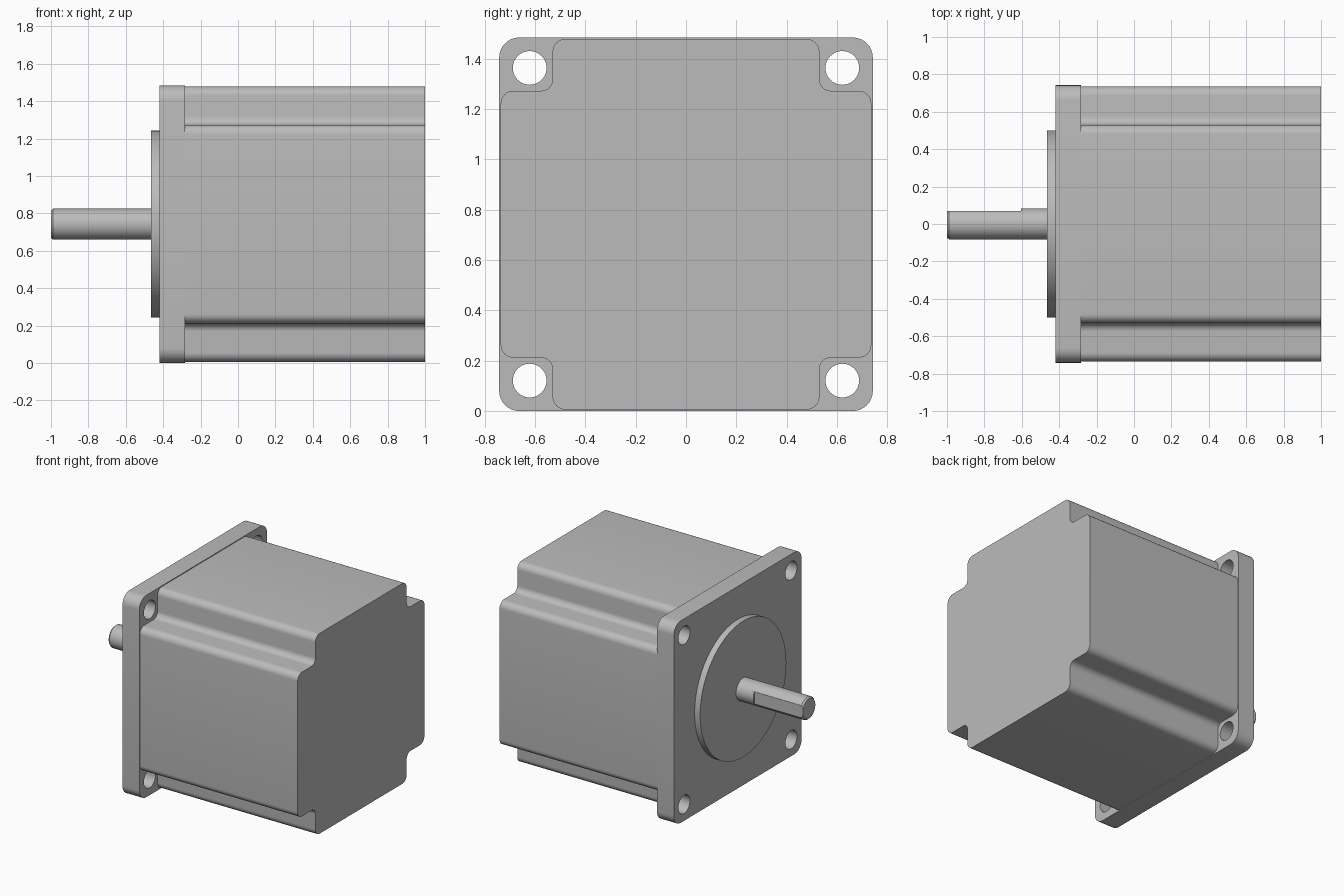
import bpy, bmesh
from math import pi, sin, cos, acos, radians
from mathutils import Vector

cube = bpy.data.objects.get("Cube")
if cube:
    bpy.data.objects.remove(cube)

HALF = 0.742      # half width of the flange, also the axis height

grey = bpy.data.materials.new("light_grey_metal")
grey.use_nodes = True
grey.diffuse_color = (0.5, 0.5, 0.5, 1)
grey.node_tree.nodes["Principled BSDF"].inputs["Base Color"].default_value = (0.5, 0.5, 0.5, 1)


def arc(radius, start=0.0, steps=64, centre=(0, 0)):
    """Circle, or circle with a flat on +y when start is above zero."""
    span = 2 * pi - 2 * start
    count = steps - 1 if start else steps
    return [Vector((centre[0] + radius * cos(start + span * i / count),
                    centre[1] + radius * sin(start + span * i / count)))
            for i in range(steps)]


def rounded(corners, steps=8):
    """Round the right-angled corners (y, z, radius) of an outline."""
    pts = []
    for i, (y, z, r) in enumerate(corners):
        p = Vector((y, z))
        before = (Vector(corners[i - 1][:2]) - p).normalized()
        after = (Vector(corners[(i + 1) % len(corners)][:2]) - p).normalized()
        c = p + (before + after) * r
        for k in range(steps + 1):
            t = pi / 2 * k / steps
            pts.append(c - r * (after * cos(t) + before * sin(t)))
    return pts


def loft(name, sections):
    """Solid through (x, outline) sections along the motor axis."""
    bm = bmesh.new()
    rings = [[bm.verts.new((x, p.x, p.y + HALF)) for p in pts] for x, pts in sections]
    for a, b in zip(rings, rings[1:]):
        n = len(a)
        for i in range(n):
            j = (i + 1) % n
            bm.faces.new((a[i], a[j], b[j], b[i]))
    bm.faces.new(rings[0])
    bm.faces.new(rings[-1])
    bmesh.ops.recalc_face_normals(bm, faces=bm.faces)
    mesh = bpy.data.meshes.new(name)
    bm.to_mesh(mesh)
    bm.free()
    mesh.materials.append(grey)
    obj = bpy.data.objects.new(name, mesh)
    bpy.context.collection.objects.link(obj)
    return obj


def smooth(obj):
    bpy.ops.object.select_all(action='DESELECT')
    obj.select_set(True)
    bpy.context.view_layer.objects.active = obj
    bpy.ops.object.shade_smooth_by_angle(angle=radians(30))


quarters = [(1, 1), (-1, 1), (-1, -1), (1, -1)]

# Mounting flange with four bolt holes
outline = rounded([(sy * HALF, sz * HALF, 0.08) for sy, sz in quarters])
flange = loft("mounting_flange", [(-0.42, outline), (-0.283, outline)])
for sy, sz in quarters:
    hole = arc(0.067, steps=40, centre=(sy * 0.621, sz * 0.621))
    cutter = loft("bolt_hole_cutter", [(-0.6, hole), (-0.1, hole)])
    cut = flange.modifiers.new("bolt_hole", 'BOOLEAN')
    cut.operation, cut.solver, cut.object = 'DIFFERENCE', 'EXACT', cutter
    bpy.context.view_layer.objects.active = flange
    bpy.ops.object.modifier_apply(modifier=cut.name)
    bpy.data.objects.remove(cutter)

# Housing with a stepped notch along each corner
SIDE, NOTCH = 0.736, 0.53
corners = []
for i, (sy, sz) in enumerate(quarters):
    step = [(sy * SIDE, sz * NOTCH, 0.05),
            (sy * NOTCH, sz * NOTCH, 0.045),
            (sy * NOTCH, sz * SIDE, 0.05)]
    corners += step if i % 2 == 0 else step[::-1]
outline = rounded(corners)
housing = loft("housing", [(-0.3, outline), (1.0, outline)])

# Round pilot boss in front of the flange
pilot = loft("pilot_boss", [(-0.465, arc(0.5, steps=96)), (-0.4, arc(0.5, steps=96))])

# Shaft: full round root, flatted and chamfered end
R, FLAT = 0.083, 0.07
root = loft("shaft_root", [(-0.605, arc(R)), (-0.44, arc(R))])
flatted = arc(R, acos(FLAT / R))
tip = arc(0.073, acos(FLAT / 0.073))
end = loft("shaft_flatted_end", [(-1.0, tip), (-0.988, flatted), (-0.59, flatted)])

for part in (flange, housing, pilot, root, end):
    smooth(part)
